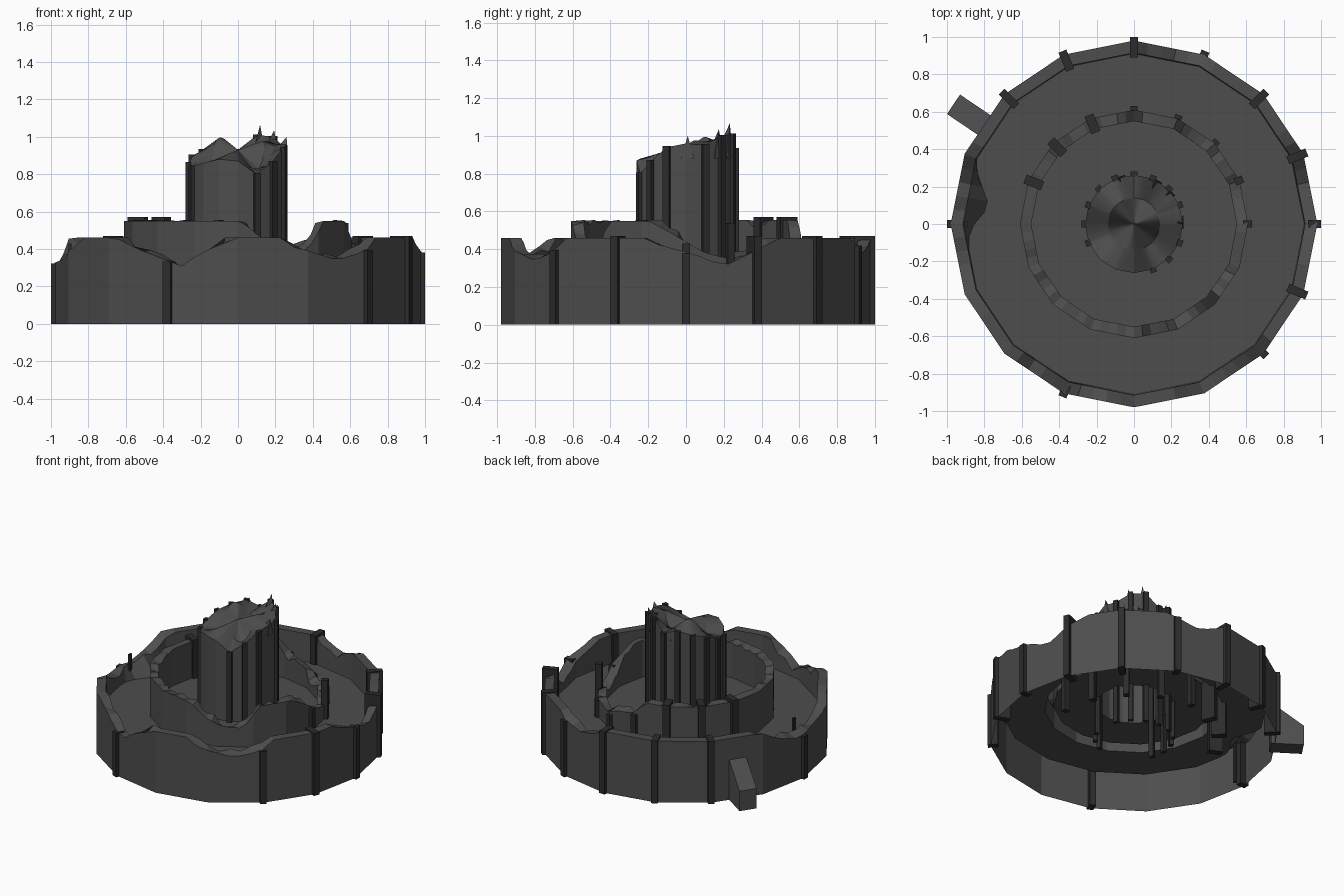
import bpy, bmesh, random
from math import sin, cos, radians, pi
from mathutils import Vector

if "Cube" in bpy.data.objects:
    bpy.data.objects.remove(bpy.data.objects["Cube"])

random.seed(4)
SIDES, SUB = 16, 5
N = SIDES * SUB


def material(name, v):
    m = bpy.data.materials.new(name)
    m.diffuse_color = (v, v, v, 1)
    m.use_nodes = True
    m.node_tree.nodes["Principled BSDF"].inputs["Base Color"].default_value = m.diffuse_color
    return m


STONE, TRIM = material("stone", 0.075), material("trim", 0.025)


def make(name, verts, faces, mat):
    me = bpy.data.meshes.new(name)
    me.from_pydata(verts, [], faces)
    bm = bmesh.new()
    bm.from_mesh(me)
    bmesh.ops.recalc_face_normals(bm, faces=bm.faces)
    bm.to_mesh(me)
    bm.free()
    me.materials.append(mat)
    ob = bpy.data.objects.new(name, me)
    bpy.context.collection.objects.link(ob)
    return ob


def poly_point(i, r, z):
    # point i on a 16-sided outline whose sides are cut into SUB steps
    k, t = divmod(i, SUB)
    a, b = [Vector((cos(j * 2 * pi / SIDES), sin(j * 2 * pi / SIDES), 0)) for j in (k, k + 1)]
    p = a.lerp(b, t / SUB) * r
    return (p.x, p.y, z)


def height(keys, deg):
    # linear interpolation of the broken skyline, angles 0..360
    deg %= 360
    for (a, h), (b, g) in zip(keys, keys[1:]):
        if a <= deg <= b:
            return h + (g - h) * (deg - a) / (b - a)
    return keys[-1][1]


def loft(name, profile, mat=STONE):
    # profile(i) returns the (radius, z) section at step i
    verts, n = [], len(profile(0))
    random.seed(4)
    for i in range(N):
        verts += [poly_point(i, r, z) for r, z in profile(i)]
    faces = [(i * n + j, (i + 1) % N * n + j, (i + 1) % N * n + j + 1, i * n + j + 1)
             for i in range(N) for j in range(n - 1)]
    return make(name, verts, faces, mat)


def pilaster(name, deg, r0, r1, w, top, z0=0.0):
    a = radians(deg)
    u, s = Vector((cos(a), sin(a), 0)), Vector((-sin(a), cos(a), 0))
    v = [u * r + s * (q * w / 2) + Vector((0, 0, z))
         for z in (z0, top) for r, q in ((r0, -1), (r1, -1), (r1, 1), (r0, 1))]
    f = [(3, 2, 1, 0), (4, 5, 6, 7)] + [(j, (j + 1) % 4, (j + 1) % 4 + 4, j + 4) for j in range(4)]
    return make(name, v, f, TRIM)


OUTER = [(0, .385), (5, .36), (12, .31), (17, .35), (24, .41), (32, .46), (64, .46), (68, .42),
         (77, .38), (84, .41), (90, .46), (157, .46), (165, .38), (175, .32), (190, .34),
         (200, .36), (205, .41), (211, .46), (228, .46), (236, .4), (247, .34), (252, .31),
         (258, .38), (264, .42), (270, .46), (285, .46), (288, .41), (295, .38), (303, .34),
         (314, .385), (319, .46), (346, .46), (352, .42), (360, .385)]
INNER = [(0, .44), (10, .38), (22, .35), (45, .39), (60, .36), (75, .42), (88, .45), (98, .55),
         (272, .55), (277, .5), (285, .44), (297, .40), (308, .39), (313, .46), (318, .55),
         (341, .55), (350, .5), (360, .44)]
FLOOR, COURT = 0.25, 0.28


def tops(keys, i, full):
    # outer and inner edge heights, roughened where the wall is broken
    h = height(keys, i * 360 / N)
    if h > full - .004:
        return full, full
    return h, max(.29, min(full, h + random.uniform(-.035, .035)))


def outer_profile(i):
    h, g = tops(OUTER, i, .46)
    slump = max(0, 1 - abs(i * 360 / N - 173) / 13) * .12
    return [(.98, 0), (.98, h), (.915, g), (.91 - slump, FLOOR), (.61, FLOOR)]


def inner_profile(i):
    h, g = tops(INNER, i, .555)
    return [(.61, FLOOR), (.61, h), (.55, g), (.55, COURT), (.26, COURT)]


# outer wall with terrace, inner wall with court (open underneath)
loft("outer_wall_and_terrace", outer_profile)
loft("inner_wall_and_court", inner_profile)

# pilasters: full ones cap the wall, broken ones stop at the broken edge
for d, full in ((0, 0), (22.5, 1), (45, 1), (67.5, 0), (90, 1), (112.5, 1), (135, 1),
                (180, 0), (247.5, 0), (315, 0), (337.5, 1)):
    top = .47 if full else height(OUTER, d) - .005
    pilaster("outer_pilaster", d, .89 if full else .93, 1.0, .045, top)
pilaster("leaning_post", 180, .89, .905, .025, .43)
for d, top in ((0, .43), (22.5, .54), (45, .38), (67.5, .37), (90, .45),
               (112.5, .57), (135, .57), (157.5, .57)):
    r0, w = (.53, .05) if top > .56 else (.585, .04)
    pilaster("inner_pilaster", d, r0, .63, w, top)

# central tower with a shattered, uneven top
TOWER = [(0, .96), (22, .95), (45, 1.0), (67, 1.01), (90, .93), (112, .96), (135, .93),
         (157, .9), (180, .86), (202, .84), (225, .86), (247, .88), (270, .87),
         (292, .80), (310, .85), (337, .94), (360, .96)]


def tower_profile(i):
    d = i * 360 / N
    h = height(TOWER, d)
    mid = .91 + .05 * sin(radians(d * 3 + 40)) + .05 * sin(radians(d))
    return [(.262, COURT), (.262, h), (.14, mid), (0.0, .93)]


loft("tower", tower_profile)
for k, d in enumerate((22.5, 45, 67.5, 90, 112.5, 135, 157.5, 180, 202.5, 292.5, 315, 337.5)):
    pilaster("tower_pilaster", d, .25, .28, .035, height(TOWER, d) + .005)

# pointed shards on the tower's back edge
for d, z in ((63, 1.065), (42, 1.035), (2, 1.0), (108, .98)):
    a = radians(d)
    c = Vector((cos(a), sin(a), 0))
    s = Vector((-sin(a), cos(a), 0)) * .035
    b = Vector((0, 0, .88))
    make("tower_shard", [c * .265 + s + b, c * .265 - s + b, c * .16 + b,
                         c * .26 + Vector((0, 0, z))],
         [(0, 1, 2), (0, 1, 3), (1, 2, 3), (2, 0, 3)], STONE)

# sloping entrance ramp through the wall at the back left
tip, foot = Vector((-.965, .64, 0)), Vector((-.765, .505, 0))
side = Vector((.035, .052, 0))
rv = [tip - side, tip + side, foot + side, foot - side]
rv += [p + Vector((0, 0, z)) for p, z in zip(rv, (.15, .15, .32, .32))]
# keep the buried end of the ramp inside the wall thickness
for j in (2, 3, 6, 7):
    rv[j] = rv[j] + Vector((-.015, .01, 0))
make("entrance_ramp", rv, [(3, 2, 1, 0), (4, 5, 6, 7)] +
     [(j, (j + 1) % 4, (j + 1) % 4 + 4, j + 4) for j in range(4)], STONE)
